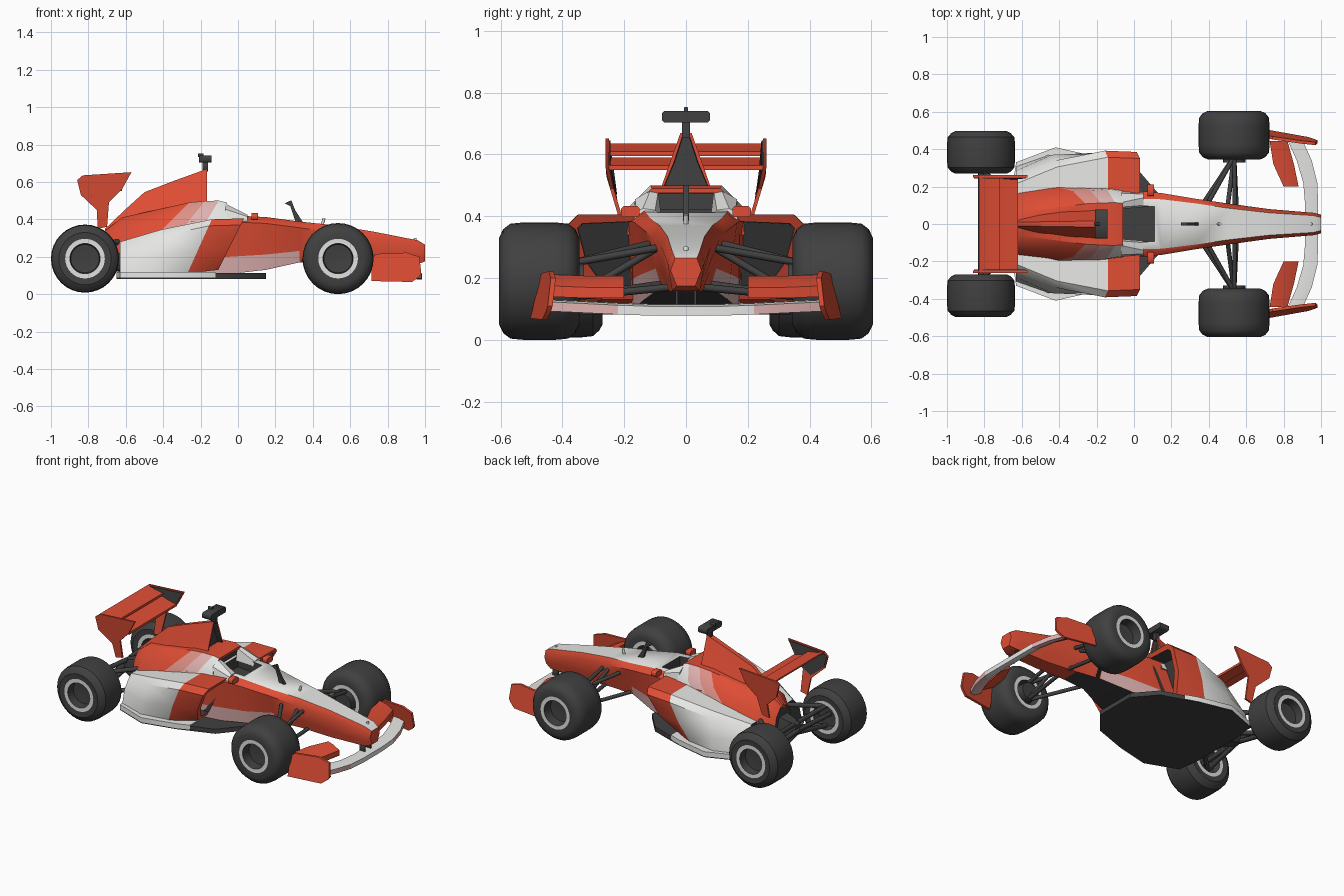
import bpy, bmesh, math
from mathutils import Vector

if "Cube" in bpy.data.objects:
    bpy.data.objects.remove(bpy.data.objects["Cube"])

COLOURS = {"red": (0.74, 0.075, 0.035), "white": (0.8, 0.8, 0.78), "dark": (0.052, 0.052, 0.052),
           "pink": (0.74, 0.45, 0.44), "salmon": (0.72, 0.28, 0.24), "rim_grey": (0.76, 0.76, 0.74)}
NAMES = list(COLOURS)
MATS = []
for n, c in COLOURS.items():
    m = bpy.data.materials.new(n)
    m.diffuse_color = (*c, 1)
    m.use_nodes = True
    m.node_tree.nodes["Principled BSDF"].inputs["Base Color"].default_value = m.diffuse_color
    MATS.append(m)


def finish(name, bm, angle=35):
    """Smooth shading with sharp edges above the angle, then link the object."""
    for f in bm.faces:
        f.smooth = True
    for e in bm.edges:
        e.smooth = len(e.link_faces) == 2 and e.calc_face_angle(0) < math.radians(angle)
    me = bpy.data.meshes.new(name)
    bm.to_mesh(me)
    bm.free()
    for m in MATS:
        me.materials.append(m)
    ob = bpy.data.objects.new(name, me)
    bpy.context.collection.objects.link(ob)
    return ob


def recess(bm, face, rim, shift):
    """Inset a face and sink it along shift as a dark opening."""
    bmesh.ops.inset_region(bm, faces=[face], thickness=rim)
    r = bmesh.ops.inset_region(bm, faces=[face], thickness=0.002)
    bmesh.ops.translate(bm, verts=face.verts[:], vec=shift)
    for f in r["faces"] + [face]:
        f.material_index = NAMES.index("dark")


def loft(name, rings, col, cap=("red", "red"), hole=None, top_hole=None, angle=35):
    """Skin closed rings; col is a colour or a rule on (segment, side)."""
    bm = bmesh.new()
    vs = [[bm.verts.new(p) for p in r] for r in rings]
    n = len(rings[0])
    grid = {}
    for i in range(len(rings) - 1):
        for j in range(n):
            k = (j + 1) % n
            f = bm.faces.new((vs[i][j], vs[i][k], vs[i + 1][k], vs[i + 1][j]))
            f.material_index = NAMES.index(col if isinstance(col, str) else col(i, j))
            grid[i, j] = f
    caps = [bm.faces.new(vs[0]), bm.faces.new(vs[-1])]
    for f, c in zip(caps, cap):
        f.material_index = NAMES.index(c)
    bmesh.ops.recalc_face_normals(bm, faces=bm.faces)
    if hole:
        recess(bm, caps[0], *hole)
    if top_hole:
        recess(bm, grid[top_hole[0]], *top_hole[1:])
    return finish(name, bm, angle)


def sym(x, half, k=0, zref=0.42):
    """Symmetric ring at x from half-profile (y, z), leaning by k."""
    r = [(x + k * (z - zref), y, z) for y, z in half]
    return r + [(a, -b, c) for a, b, c in reversed(r)]


def fold(j, n):
    """Side number shared by both halves of a sym ring."""
    return 2 * n - 2 - j if n <= j < 2 * n - 1 else j


def box(name, c, s, mat):
    x, y, z = c
    a, b, d = [v / 2 for v in s]
    e = min(b, d) * .4
    prof = [(-b, -d + e), (-b + e, -d), (b - e, -d), (b, -d + e), (b, d - e), (b - e, d), (-b + e, d), (-b, d - e)]
    loft(name, [[(X, y + p, z + q) for p, q in prof] for X in (x - a, x + a)], mat, (mat, mat), angle=50)


def plate(name, pts, y, t, mat):
    """Thin panel from an (x, z) outline; y is a rule on (x, z)."""
    loft(name, [[(a, y(a, b) + o, b) for a, b in pts] for o in (-t / 2, t / 2)], mat, (mat, mat))


def rods(name, segs, r, mat="dark"):
    bm = bmesh.new()
    for a, b in segs:
        a, b = Vector(a), Vector(b)
        d = b - a
        M = d.to_track_quat('Z', 'Y').to_matrix().to_4x4()
        M.translation = (a + b) / 2
        bmesh.ops.create_cone(bm, cap_ends=True, segments=8, radius1=r, radius2=r, depth=d.length, matrix=M)
    for f in bm.faces:
        f.material_index = NAMES.index(mat)
    finish(name, bm, 50)


# Nose and tub: x, lower, belt and top (half width, z)
TUB = [(1.0, .03, .175, .05, .225, .035, .265), (.96, .045, .16, .06, .25, .045, .288),
       (.72, .05, .155, .08, .30, .06, .335), (.5, .06, .165, .11, .33, .085, .37),
       (.33, .08, .17, .135, .355, .11, .388), (.15, .135, .13, .165, .378, .132, .412),
       (-.11, .17, .10, .19, .39, .14, .425), (-.25, .18, .10, .19, .39, .14, .43)]
rings = []
for x, a, za, b, zb, c, zc in TUB:
    low = (a + (b - a) * .33, za + (zb - za) * .33)
    rings.append(sym(x, [(a, za), low, (b, zb), (c, zc)]))


def tub_colour(i, j):
    s = fold(j, 4)
    if s == 7:
        return "dark" if i >= 3 else "red"
    if s == 3:
        return "white"
    return "pink" if s == 0 and i >= 4 else "red"


loft("nose_and_tub", rings, tub_colour, top_hole=((5, 3), .055, (0, 0, -.07)), angle=50)

# Engine cover with diagonal colour bands
COVER = [(-.06, 0, .19, .34, .172, .43, .11, .49), (-.15, .6, .20, .34, .185, .43, .115, .50),
         (-.24, .8, .20, .33, .18, .43, .112, .498), (-.33, 1, .20, .33, .175, .425, .108, .49),
         (-.62, 0, .19, .22, .14, .34, .06, .41), (-.71, 0, .09, .2, .07, .29, .03, .34)]
BANDS = ["white", "pink", "salmon", "red", "red"]
loft("engine_cover", [sym(x, [(a, za), (b, zb), (c, zc)], k) for x, k, a, za, b, zb, c, zc in COVER],
     lambda i, j: BANDS[i] if fold(j, 3) < 2 else "red", ("red", "dark"), hole=(.016, (-.03, 0, 0)))

# Airbox and spine
SPINE = [(-.165, .085, .48, .05, .58, .018, .67), (-.35, .075, .45, .04, .53, .014, .603),
         (-.5, .06, .40, .035, .48, .012, .545), (-.6, .05, .34, .03, .40, .01, .455),
         (-.71, .03, .28, .02, .32, .008, .35)]
loft("airbox", [sym(x, [(a, za), (b, zb), (c, zc)]) for x, a, za, b, zb, c, zc in SPINE],
     "red", hole=(.012, (-.03, 0, 0)))
box("camera_post", (-.175, 0, .685), (.03, .025, .06), "dark")
box("roll_camera", (-.175, 0, .722), (.065, .155, .038), "dark")
box("camera_tip", (-.2, 0, .743), (.03, .014, .02), "dark")

# Floor: dark tray, white upper skin and dark leading edge
FLOOR = [(.15, .14), (.03, .28), (-.2, .36), (-.42, .41), (-.63, .33), (-.65, .2)]
outline = lambda pts, z: [(x, y, z) for x, y in pts] + [(x, -y, z) for x, y in reversed(pts)]
loft("floor_tray", [outline(FLOOR, .082), outline(FLOOR, .088)], "dark", ("dark", "dark"))
SKIN = [(-.12, .33)] + FLOOR[2:]
loft("floor_skin", [outline(SKIN, .088), outline(SKIN, .118)], "white", ("white", "white"))
loft("floor_leading_edge", [outline(FLOOR[:2] + SKIN[:1], z) for z in (.088, .112)], "dark", ("dark", "dark"))

# Gearbox and tail
loft("gearbox", [sym(-.6, [(.1, .11), (.11, .2), (.08, .3)]), sym(-.72, [(.05, .14), (.06, .2), (.04, .28)]),
                 sym(-.82, [(.025, .18), (.03, .21), (.025, .25)])], "dark", ("dark", "dark"))

# Front wing main plane
WING = [(-.45, .90, .82, .093), (-.34, .95, .87, .088), (-.22, .98, .905, .082), (-.1, .985, .915, .078)]
WING += [(-y, a, b, z) for y, a, b, z in reversed(WING)]
loft("front_wing", [[(a, y, z), (a, y, z + .03), (.6 * a + .4 * b, y, z + .036), (b, y, z + .038),
                     (b, y, z + .028), (.6 * a + .4 * b, y, z)] for y, a, b, z in WING],
     lambda i, j: "pink" if i in (0, 1, 5, 6) and j in (0, 4, 5) else "white", ("pink", "pink"))


def tyre(name, x, y, z, w, R, s):
    """Revolved tyre with a dish and a light rim ring on both faces."""
    half = [(.45, .03), (.5, .076), (.975, .081), (.97, .106), (1, .14), (.9, R - .022), (.72, R - .004), (.4, R)]
    prof = [(-o, r) for o, r in half] + half[::-1]
    N = 32
    ring = [[(x + r * math.cos(t * math.tau / N), y + s * w * o, z + r * math.sin(t * math.tau / N))
             for t in range(N)] for o, r in prof]
    loft(name, ring, lambda i, j: "rim_grey" if i in (2, 12) else "dark", ("dark", "dark"))


REAR_PLATE = [(-.86, .61), (-.83, .635), (-.57, .652), (-.62, .56), (-.69, .49), (-.70, .36),
              (-.75, .35), (-.755, .45), (-.84, .53)]
REAR_PANEL = [(-.855, .61), (-.83, .63), (-.578, .646), (-.625, .56), (-.69, .50), (-.755, .47), (-.836, .535)]
FRONT_PLATE = [(.715, .07), (.93, .065), (.965, .09), (.98, .11), (.97, .2), (.9, .222), (.74, .215), (.715, .19)]

for s, side in ((1, "left"), (-1, "right")):
    # Sidepod with leaning intake
    PODS = [(.03, .5, .15, .27, .13, .355, .24, .385, .405), (-.14, .45, .15, .34, .11, .38, .24, .392, .40),
            (-.4, .2, .12, .37, .105, .37, .2, .34, .345), (-.63, 0, .08, .31, .105, .285, .2, .25, .28)]
    rings = [[(x + k * (z - .4), s * y, z) for y, z in
              ((yi, zb), (yb, zb), (ym, zm), (yo, zt - .035), (yo - .035, zt), (yi, zt))]
             for x, k, yi, yb, zb, ym, zm, yo, zt in PODS]
    loft(side + "_sidepod", rings, lambda i, j: "red" if i == 0 else "white", ("red", "dark"),
         hole=(.035, (-.1, 0, 0)))

    # Cockpit side and mirror
    loft(side + "_cockpit_side",
         [[(-.07, s * y, z) for y, z in ((.08, .40), (.175, .40), (.165, .455), (.115, .485), (.09, .48))],
          [(.05, s * y, z) for y, z in ((.09, .39), (.168, .39), (.16, .415), (.14, .425), (.1, .42))]],
         "white", ("white", "white"))
    box(side + "_mirror", (.09, s * .18, .415), (.035, .06, .035), "red")

    # Wheels
    tyre(side + "_front_wheel", .535, s * .475, .19, .13, .19, s)
    tyre(side + "_rear_wheel", -.818, s * .383, .19, .113, .182, s)

    # Suspension
    F, L = (.535, s * .36, .25), (.535, s * .36, .14)
    rods(side + "_front_suspension", [(F, (.40, s * .12, .31)), (F, (.54, s * .08, .30)), (L, (.35, s * .08, .18)),
                                      (L, (.55, s * .05, .17)), (L, (.5, s * .09, .3))], .012)
    rods(side + "_front_hub", [((.535, s * .33, .19), (.535, s * .42, .19))], .06)
    F, L = (-.818, s * .29, .26), (-.818, s * .29, .13)
    rods(side + "_rear_suspension", [(F, (-.62, s * .12, .28)), (F, (-.8, s * .02, .25)), (L, (-.62, s * .1, .14)),
                                     (L, (-.81, s * .01, .19)), ((-.818, 0, .21), (-.818, s * .34, .19))], .015)

    # Rear wing endplate with dark inner panel
    lean = lambda x, z: s * (.255 - max(0, .54 - z) * .3)
    plate(side + "_rear_endplate", REAR_PLATE, lean, .012, "red")
    plate(side + "_rear_endplate_panel", REAR_PANEL, lambda x, z: lean(x, z) - s * .008, .006, "dark")

    # Front wing endplate, flap and pylon
    flare = lambda x, z: s * (.475 - (x - .715) * .14 - (z - .12) * .12 + max(0, .12 - z) * .3 * (1 - (x - .715) * 3))
    plate(side + "_front_endplate", FRONT_PLATE, flare, .016, "red")
    flap = [(.2, .80, .88, .135), (.32, .745, .855, .135), (.445, .725, .82, .14)]
    loft(side + "_front_flap", [[(b, s * y, z), (b, s * y, z + .035), (.5 * (a + b), s * y, z + .06),
                                 (a, s * y, z + .072), (a, s * y, z + .055), (.5 * (a + b), s * y, z + .03)]
                                for y, a, b, z in flap], "red")
    box(side + "_wing_pylon", (.93, s * .03, .135), (.04, .008, .06), "dark")

# Rear wing planes: main plane, flap
for name, pts in (("rear_main_plane", [(-.62, .55), (-.62, .565), (-.67, .575), (-.73, .59), (-.73, .58), (-.67, .555)]),
                  ("rear_flap", [(-.72, .595), (-.72, .61), (-.78, .62), (-.83, .635), (-.83, .625), (-.78, .60)])):
    plate(name, pts, lambda x, z: 0, .5, "red")

# Small fittings on the nose
plate("antenna_fin", [(.25, .485), (.285, .502), (.305, .45), (.35, .38), (.31, .38), (.28, .47)],
      lambda x, z: 0, .018, "dark")
rods("nose_sensors", [((.45, 0, .37), (.46, 0, .405)), ((.95, 0, .28), (.945, 0, .3))], .008, "rim_grey")
